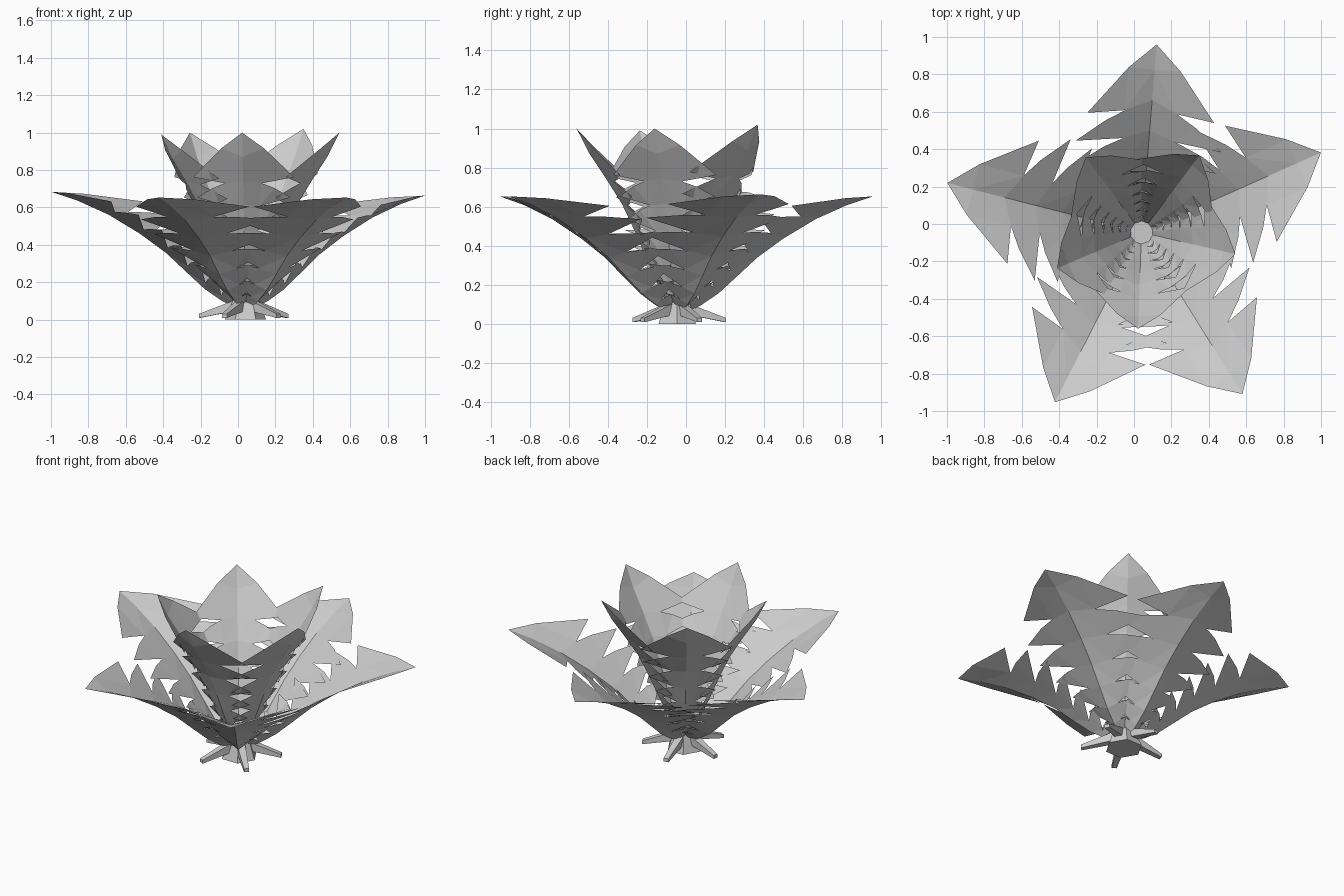
import bpy, bmesh, math
from mathutils import Vector, Matrix

cube = bpy.data.objects.get("Cube")
if cube:
    bpy.data.objects.remove(cube, do_unlink=True)

CENTRE = Matrix.Translation((0.04, -0.045, 0))

grey = bpy.data.materials.new("pale_grey")
grey.use_nodes = True
grey.diffuse_color = (0.6, 0.6, 0.6, 1)
grey.node_tree.nodes["Principled BSDF"].inputs["Base Color"].default_value = (0.6, 0.6, 0.6, 1)


def finish(bm, name):
    mesh = bpy.data.meshes.new(name)
    bm.to_mesh(mesh)
    bm.free()
    mesh.materials.append(grey)
    obj = bpy.data.objects.new(name, mesh)
    bpy.context.collection.objects.link(obj)
    return obj


def frond(name, angle, stretch, lift, spine, mid, shoulder, barbs):
    """Folded leaf: a continuous web along a low spine, with swept-back barbs on each side."""
    bm = bmesh.new()
    spine = [Vector((r, 0, z)) for r, z in spine]
    barbs = [Vector(b) for b in barbs]
    keel, shoulder = Vector((mid[0], 0, mid[1])), Vector(shoulder)

    # Notches where neighbouring barbs part from the web
    notches = [spine[i + 1].lerp((a + b) / 2, 0.38 - 0.02 * i)
               for i, (a, b) in enumerate(zip(barbs, barbs[1:]))]
    notches.append(spine[-1].lerp(barbs[-1], 0.3))

    def fan(points, side):
        verts = [bm.verts.new((p.x * stretch, p.y * side, p.z * lift)) for p in points]
        if side < 0:
            verts.reverse()
        bm.faces.new(verts)

    for side in (1, -1):
        for i, barb in enumerate(barbs):
            outer, inner, notch = spine[i], spine[i + 1], notches[i]
            if i == 0:
                # Pointed leaf tip
                fan((outer, shoulder, keel), side)
                fan((keel, shoulder, notch), side)
                fan((shoulder, barb, notch), side)
                fan((keel, notch, inner), side)
            else:
                lead = notches[i - 1]
                fan((outer, lead, notch), side)
                fan((outer, notch, inner), side)
                # Slightly bowed leading edge
                bow = lead.lerp(barb, 0.4) + Vector((0.008, 0.005, 0.005))
                fan((lead, bow, notch), side)
                fan((bow, barb, notch), side)
    bmesh.ops.remove_doubles(bm, verts=bm.verts, dist=0.0005)
    bm.transform(CENTRE @ Matrix.Rotation(math.radians(angle), 4, "Z"))
    return finish(bm, name)


# Wide outer fronds
outer_leaf = dict(
    spine=[(1.05, .67), (.74, .55), (.57, .45), (.43, .35), (.32, .25), (.22, .16), (.13, .10), (.05, .06)],
    mid=(.91, .625), shoulder=(.91, .14, .66),
    barbs=[(.64, .34, .62), (.48, .39, .55), (.36, .37, .47), (.27, .31, .39),
           (.19, .24, .31), (.12, .17, .23), (.07, .09, .16)])
outer_poses = [(85.4, .96, .975), (24, 1, .99), (-58, .97, .975), (-117, .97, .975), (165.7, 1.02, 1.02)]
for n, pose in enumerate(outer_poses):
    frond(f"outer_frond_{n + 1}", *pose, **outer_leaf)

# Steep inner fronds
inner_leaf = dict(
    spine=[(.51, 1.01), (.36, .75), (.28, .62), (.215, .48), (.165, .36), (.12, .26), (.08, .17), (.05, .09)],
    mid=(.445, .88), shoulder=(.435, .115, .925),
    barbs=[(.28, .27, .77), (.22, .25, .66), (.17, .22, .54), (.13, .18, .43),
           (.10, .14, .32), (.07, .10, .23), (.05, .07, .16)])
inner_poses = [(53, 1.01, 1.01), (126.5, .98, .99), (203, .96, .98), (268, 1.01, .99), (347, 1.01, .99)]
for n, pose in enumerate(inner_poses):
    frond(f"inner_frond_{n + 1}", *pose, **inner_leaf)

# Hexagonal stem base
bm = bmesh.new()
bmesh.ops.create_cone(bm, cap_ends=True, segments=6, radius1=.11, radius2=.07, depth=.12,
                      matrix=CENTRE @ Matrix.Translation((0, 0, .06)) @ Matrix.Rotation(math.pi / 6, 4, "Z"))
finish(bm, "stem_base")

# Tapered roots spreading from the base
for n in range(5):
    bm = bmesh.new()
    bmesh.ops.create_cube(bm, size=1)
    for v in bm.verts:
        tip = v.co.x > 0
        width, height = (.03, .022) if tip else (.05, .06)
        v.co = (.25 if tip else .04, v.co.y * width, (.02 if tip else .08) + v.co.z * height)
    bm.transform(CENTRE @ Matrix.Rotation(math.radians(27 + 72 * n), 4, "Z"))
    finish(bm, f"root_{n + 1}")
